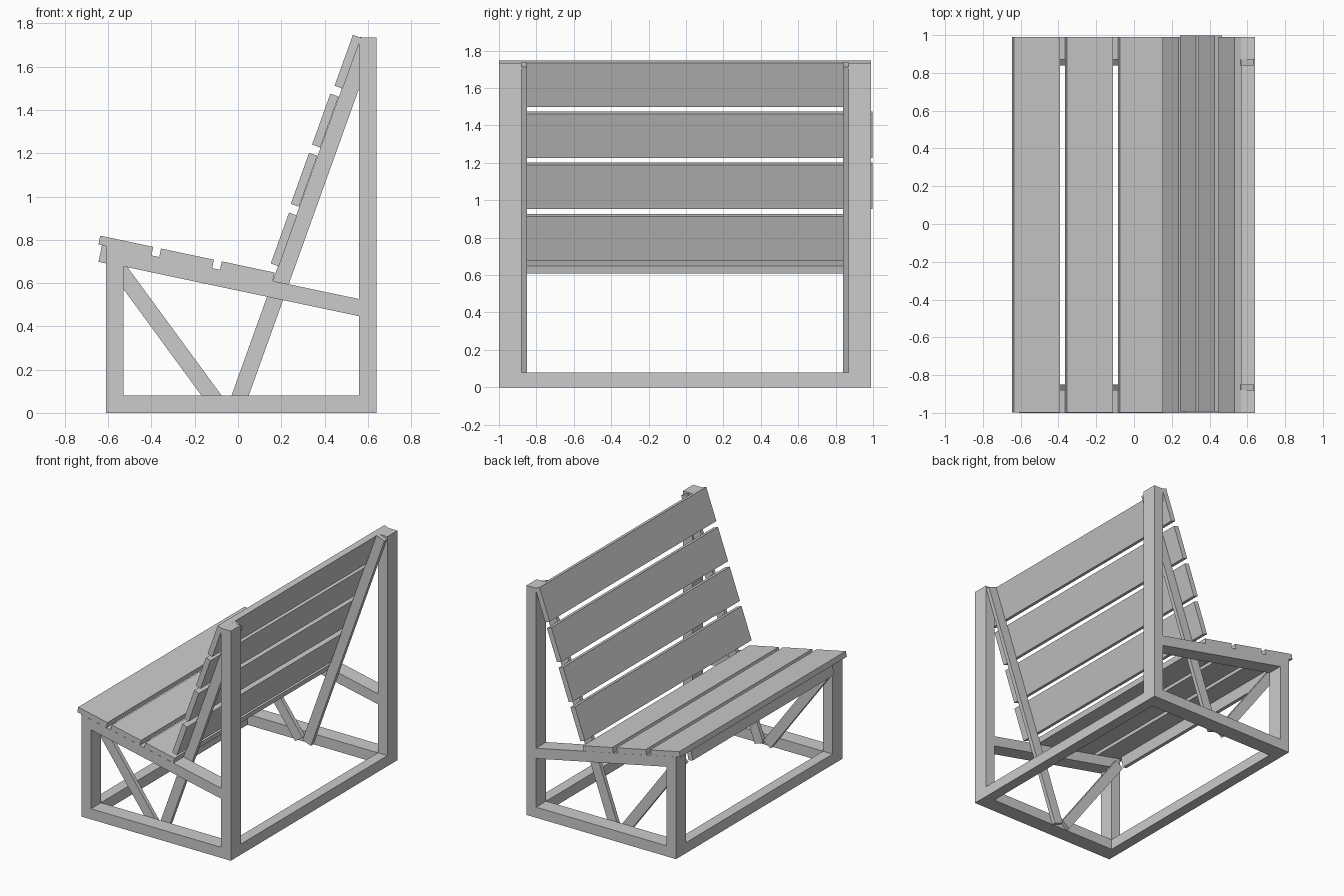
import bpy, bmesh
from mathutils import Vector

if "Cube" in bpy.data.objects:
    bpy.data.objects.remove(bpy.data.objects["Cube"])

YC = -0.005            # centre of the frame in y


def prism(name, pts, y0, y1):
    """Extrude an x-z outline from y0 to y1."""
    bm = bmesh.new()
    face = bm.faces.new([bm.verts.new((x, y0, z)) for x, z in pts])
    ext = bmesh.ops.extrude_face_region(bm, geom=[face])
    verts = [g for g in ext["geom"] if isinstance(g, bmesh.types.BMVert)]
    bmesh.ops.translate(bm, verts=verts, vec=(0, y1 - y0, 0))
    bmesh.ops.recalc_face_normals(bm, faces=bm.faces[:])
    mesh = bpy.data.meshes.new(name)
    bm.to_mesh(mesh)
    bm.free()
    ob = bpy.data.objects.new(name, mesh)
    bpy.context.collection.objects.link(ob)
    return ob


def rect(x0, x1, z0, z1):
    return [(x0, z0), (x1, z0), (x1, z1), (x0, z1)]


def slanted(corner, along, length, thick):
    """Rectangle from a corner, running along a direction, thickness to its left."""
    p, d = Vector(corner), Vector(along).normalized()
    n = Vector((-d.y, d.x))
    return [tuple(q) for q in (p, p + d * length, p + d * length + n * thick, p + n * thick)]


SEAT = (0.978, -0.207)
BACK = (0.338, 0.941)

# Side frames, one at each end
for side, s in (("front", -1), ("rear", 1)):
    outer, inner, brace = YC + s * 0.995, YC + s * 0.875, YC + s * 0.845
    prism(side + "_tall_leg", rect(0.56, 0.64, 0, 1.735), outer, inner)
    prism(side + "_short_leg", rect(-0.61, -0.53, 0, 0.692), outer, inner)
    prism(side + "_base_rail", rect(-0.53, 0.56, 0, 0.08), outer, inner)
    prism(side + "_seat_rail", [(-0.61, 0.692), (-0.53, 0.677), (0.56, 0.447),
                                (0.56, 0.526), (-0.61, 0.772)], outer, inner)
    # Thin bars fixed to the inner faces
    prism(side + "_back_support", slanted((0.021, 0), BACK, 1.82, 0.075), inner, brace)
    prism(side + "_diagonal_brace", slanted((-0.11, 0.0), (0.5, -0.682), -0.845, 0.075),
          inner, brace)

# Cross beams of the base
prism("back_base_beam", rect(0.56, 0.64, 0, 0.08), YC - 0.875, YC + 0.875)
prism("front_base_beam", rect(-0.61, -0.53, 0, 0.08), YC - 0.875, YC + 0.875)

# Seat planks
for i in range(3):
    p = Vector((-0.645, 0.779)) + Vector(SEAT) * 0.287 * i
    prism(f"seat_plank_{i + 1}", slanted(p, SEAT, 0.25, 0.041), YC - 0.994, YC + 0.994)

# Apron under the front edge of the seat
prism("seat_apron", slanted((-0.645, 0.698), SEAT, 0.036, 0.08), YC - 0.845, YC + 0.845)

# Backrest planks, the middle two slightly shifted
for i, (gap, dy) in enumerate(((0, 0), (0.006, 0.008), (0.006, 0.008), (0, 0))):
    d = Vector(BACK)
    p = Vector((0.189, 0.677)) + d * 0.291 * i + Vector((-d.y, d.x)) * gap
    prism(f"back_plank_{i + 1}", slanted(p, BACK, 0.25, 0.04), YC - 0.995 + dy, YC + 0.995 + dy)
